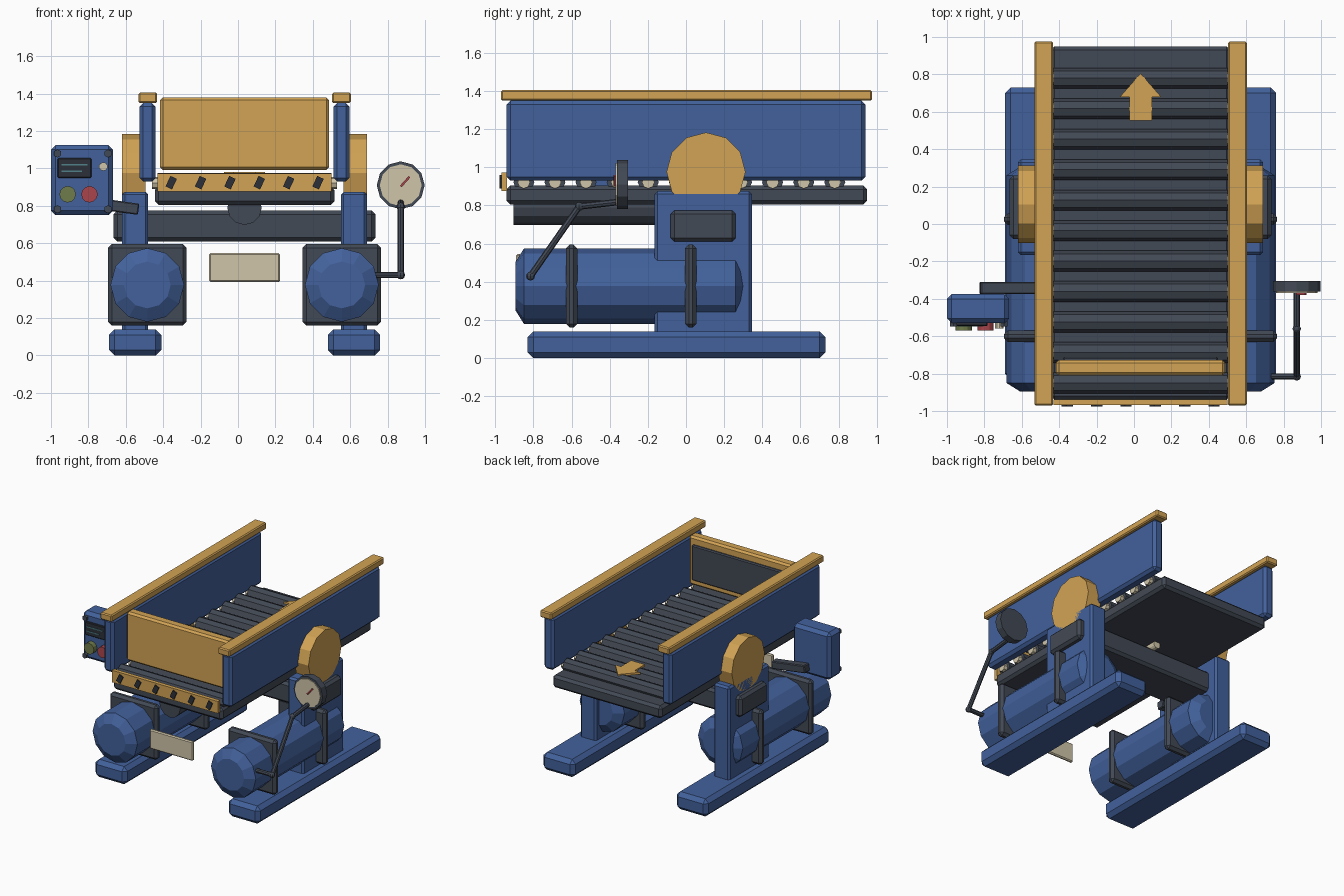
import bpy, math
from mathutils import Vector, Matrix

if "Cube" in bpy.data.objects:
    bpy.data.objects.remove(bpy.data.objects["Cube"])

CX = 0.035  # centre line of the machine


def mat(name, r, g, b):
    m = bpy.data.materials.new(name)
    m.diffuse_color = (r, g, b, 1)
    m.use_nodes = True
    m.node_tree.nodes["Principled BSDF"].inputs["Base Color"].default_value = m.diffuse_color
    return m


BLUE = mat("blue paint", 0.055, 0.12, 0.33)
NAVY = mat("dark blue paint", 0.03, 0.065, 0.18)
YELLOW = mat("yellow paint", 0.65, 0.37, 0.09)
DARK = mat("dark steel", 0.055, 0.067, 0.09)
BLACK = mat("black steel", 0.025, 0.03, 0.04)
CREAM = mat("cream", 0.63, 0.56, 0.40)
GREEN = mat("green button", 0.16, 0.20, 0.07)
RED = mat("red", 0.40, 0.06, 0.07)
TEAL = mat("display trace", 0.08, 0.22, 0.25)


def box(name, x, y, z, m, bevel=0.0, tilt=0.0):
    """Box from (min, max) ranges, optional chamfer and tilt about y."""
    bpy.ops.mesh.primitive_cube_add(size=1, location=[(a + b) / 2 for a, b in (x, y, z)])
    o = bpy.context.object
    o.name = name
    o.data.transform(Matrix.Diagonal([b - a for a, b in (x, y, z)] + [1]))
    o.rotation_euler.y = tilt
    o.data.materials.append(m)
    if bevel:
        b = o.modifiers.new("chamfer", "BEVEL")
        b.width, b.segments = bevel, 1
    return o


def rod(name, a, b, r, m, sides=12, r2=None):
    """Cylinder or cone from point a to point b."""
    a, b = Vector(a), Vector(b)
    d = b - a
    bpy.ops.mesh.primitive_cone_add(vertices=sides, radius1=r, radius2=r if r2 is None else r2,
                                    depth=d.length, location=(a + b) / 2)
    o = bpy.context.object
    o.name = name
    o.rotation_euler = d.to_track_quat("Z", "Y").to_euler()
    o.data.materials.append(m)
    return o


def span(s, lo, hi):
    """x range at distance lo..hi from the centre line, on side s."""
    return sorted((CX + s * lo, CX + s * hi))


# Parts that repeat on both sides
for s, side in ((-1, "left"), (1, "right")):
    box(side + "_skid", span(s, 0.445, 0.725), (-0.83, 0.73), (0, 0.14), BLUE, 0.03)
    box(side + "_post", span(s, 0.515, 0.655), (-0.165, 0.345), (0.12, 0.875), BLUE, 0.015)
    # air tank with tapered ends and two clamp plates
    tx, tz = CX + s * 0.52, 0.377
    rod(side + "_tank", (tx, -0.85, tz), (tx, 0.26, tz), 0.197, BLUE)
    rod(side + "_tank_front_cap", (tx, -0.85, tz), (tx, -0.895, tz), 0.197, BLUE, 12, 0.125)
    rod(side + "_tank_rear_cap", (tx, 0.26, tz), (tx, 0.305, tz), 0.197, BLUE, 12, 0.125)
    for o_y, label in ((-0.6, "front"), (0.025, "rear")):
        box(f"{side}_{label}_tank_clamp", (tx - 0.21, tx + 0.21), (o_y - 0.03, o_y + 0.03),
            (0.16, 0.595), DARK, 0.02)
    # side wall, cap rail and pivot disc
    box(side + "_wall", span(s, 0.475, 0.562), (-0.94, 0.94), (0.93, 1.35), BLUE, 0.02)
    box(side + "_rail", span(s, 0.467, 0.568), (-0.97, 0.975), (1.35, 1.405), YELLOW, 0.008)
    rod(side + "_pivot_disc", (CX + s * 0.53, 0.105, 0.976), (CX + s * 0.655, 0.105, 0.976), 0.207, YELLOW)

# Cross beam, bed and the ram below it
box("cross_beam", (CX - 0.7, CX + 0.7), (-0.08, 0.26), (0.61, 0.775), DARK, 0.02)
box("bed", (CX - 0.48, CX + 0.48), (-0.94, 0.95), (0.805, 0.905), DARK, 0.02)
rod("ram_body", (CX, -0.905, 0.79), (CX, 0.1, 0.79), 0.092, DARK)
rod("ram_rod", (CX, 0.1, 0.785), (CX, 0.3, 0.785), 0.03, CREAM)

# Rollers with pale axle ends
for i in range(11):
    y = -0.85 + 0.163 * i
    rod(f"roller_{i}", (CX - 0.466, y, 0.922), (CX + 0.466, y, 0.922), 0.055, DARK, 8)
    rod(f"roller_axle_{i}", (CX - 0.495, y, 0.922), (CX + 0.495, y, 0.922), 0.033, CREAM, 8)

# Front gate with inset rear panel
box("gate", (CX - 0.452, CX + 0.452), (-0.81, -0.728), (0.992, 1.38), YELLOW, 0.015)
box("gate_rear_panel", (CX - 0.415, CX + 0.415), (-0.74, -0.71), (1.04, 1.32), DARK, 0.008)

# Warning strip with slanted bars
box("warning_strip", (CX - 0.465, CX + 0.465), (-0.968, -0.938), (0.877, 0.972), YELLOW)
for i in range(6):
    x = CX - 0.392 + 0.157 * i
    box(f"warning_bar_{i}", (x - 0.019, x + 0.019), (-0.977, -0.96), (0.893, 0.955), BLACK,
        0, math.radians(25))

# Direction arrow lying on the rollers
half = [(0, 0.805), (0.11, 0.68), (0.06, 0.68), (0.06, 0.553)]
outline = half + [(-x, y) for x, y in reversed(half[1:])]
mesh = bpy.data.meshes.new("direction_arrow")
mesh.from_pydata([(CX + x, y, 0.973) for x, y in outline], [], [list(range(len(outline)))[::-1]])
arrow = bpy.data.objects.new("direction_arrow", mesh)
bpy.context.collection.objects.link(arrow)
mesh.materials.append(YELLOW)
arrow.modifiers.new("thickness", "SOLIDIFY").thickness = 0.016
arrow.modifiers["thickness"].offset = 0

# Plain name plate between the tanks
box("plate", (-0.155, 0.225), (-0.89, -0.865), (0.393, 0.547), CREAM, 0.008)

# Control box on its arm
box("control_box", (-1.0, -0.667), (-0.53, -0.375), (0.75, 1.125), BLUE, 0.025)
box("control_arm", (-0.825, -0.53), (-0.375, -0.31), (0.772, 0.832), DARK, 0.006, math.radians(8))
box("display", (-0.965, -0.783), (-0.545, -0.52), (0.95, 1.055), BLACK, 0.005)
for i, w in enumerate((0.14, 0.11)):
    z = 1.02 - 0.035 * i
    box(f"display_line_{i}", (-0.945, -0.945 + w), (-0.549, -0.54), (z - 0.004, z + 0.004), TEAL)
for x, m, n in ((-0.911, GREEN, "start"), (-0.794, RED, "stop")):
    rod(n + "_button", (x, -0.52, 0.862), (x, -0.57, 0.862), 0.044, m)
rod("indicator_lamp", (-0.72, -0.52, 1.01), (-0.72, -0.56, 1.01), 0.023, CREAM, 10)
for x in (-0.965, -0.695):
    for z in (0.782, 1.08):
        rod("box_bolt", (x, -0.515, z), (x, -0.548, z), 0.022, DARK, 6)

# Pressure gauge and its needle
gx, gz = 0.87, 0.91
rod("gauge_body", (gx, -0.305, gz), (gx, -0.362, gz), 0.128, DARK)
rod("gauge_face", (gx, -0.355, gz), (gx, -0.37, gz), 0.112, CREAM)
box("gauge_needle", (gx + 0.018, gx + 0.03), (-0.38, -0.365), (gz - 0.015, gz + 0.055), RED,
    0, math.radians(42))

# Bent pipe from tank to gauge
path = [(gx, -0.34, 0.82), (gx, -0.56, 0.795), (gx, -0.815, 0.43), (0.72, -0.815, 0.43)]
for i in range(3):
    rod(f"gauge_pipe_{i}", path[i], path[i + 1], 0.017, DARK, 8)
for i in (1, 2):
    bpy.ops.mesh.primitive_uv_sphere_add(segments=8, ring_count=6, radius=0.023, location=path[i])
    bpy.context.object.name = f"pipe_joint_{i}"
    bpy.context.object.data.materials.append(DARK)
